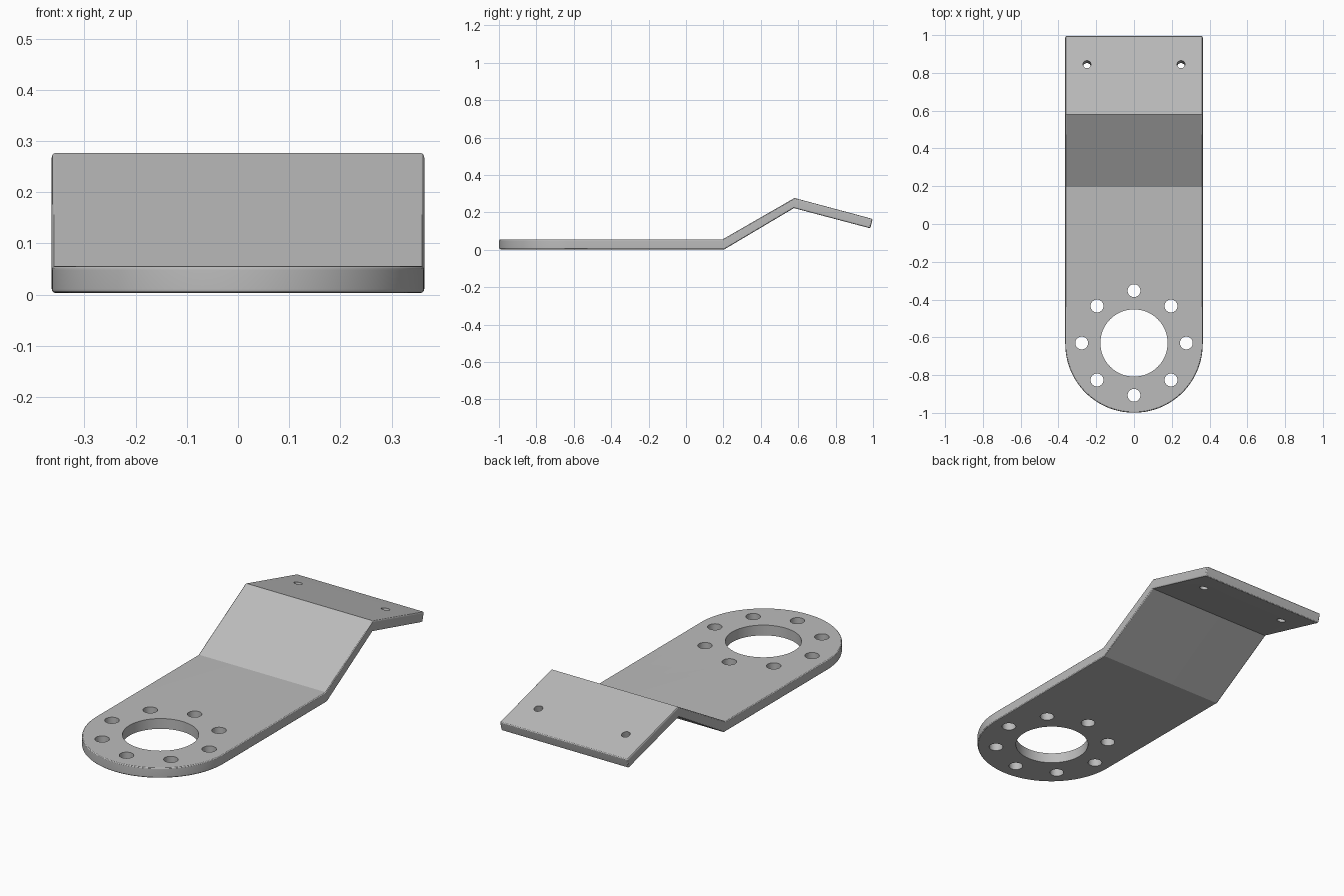
import bpy, bmesh
from math import pi, sin, cos, atan2, radians
from mathutils import Matrix

cube = bpy.data.objects.get("Cube")
if cube:
    bpy.data.objects.remove(cube)

HALF_W = 0.364          # half width and nose radius
NOSE_Y = -0.635         # centre of the round end
TOP = [(0.196, 0.056), (0.58, 0.277), (0.998, 0.165)]      # bends and end, y z
BOTTOM = [(0.206, 0.003), (0.577, 0.223), (0.985, 0.115)]
ARC = 64

steel = bpy.data.materials.new("grey_steel")
steel.use_nodes = True
colour = (0.5, 0.5, 0.5, 1)
steel.diffuse_color = colour
steel.node_tree.nodes["Principled BSDF"].inputs["Base Color"].default_value = colour


def new_object(name, bm):
    mesh = bpy.data.meshes.new(name)
    bm.to_mesh(mesh)
    bm.free()
    obj = bpy.data.objects.new(name, mesh)
    bpy.context.collection.objects.link(obj)
    return obj


def add_skin(bm, profile):
    """One side of the folded sheet; returns its boundary loop."""
    z = profile[0][1]
    loop = [bm.verts.new((HALF_W * cos(pi + pi * i / ARC),
                          NOSE_Y + HALF_W * sin(pi + pi * i / ARC), z))
            for i in range(ARC + 1)]
    right = [bm.verts.new((HALF_W, y, h)) for y, h in profile]
    left = [bm.verts.new((-HALF_W, y, h)) for y, h in profile]
    bm.faces.new(loop + [right[0], left[0]])
    for i in range(2):
        bm.faces.new((right[i], right[i + 1], left[i + 1], left[i]))
    return loop + right + left[::-1]


def add_drill(bm, radius, x, y, z, tilt=0.0, sides=32):
    place = Matrix.Translation((x, y, z)) @ Matrix.Rotation(tilt, 4, 'X')
    bmesh.ops.create_cone(bm, cap_ends=True, segments=sides, radius1=radius,
                          radius2=radius, depth=0.3, matrix=place)


# Folded sheet: two skins joined by an edge wall
bm = bmesh.new()
upper, lower = add_skin(bm, TOP), add_skin(bm, BOTTOM)
for i in range(len(upper)):
    bm.faces.new((upper[i - 1], upper[i], lower[i], lower[i - 1]))
bmesh.ops.recalc_face_normals(bm, faces=bm.faces)
bracket = new_object("bent_bracket", bm)
bracket.data.materials.append(steel)

# Drills: large bore, ring of eight bolt holes, two holes in the tilted flange
bm = bmesh.new()
add_drill(bm, 0.178, 0, -0.63, 0.03, sides=64)
for i in range(8):
    a = i * pi / 4
    add_drill(bm, 0.034, 0.277 * cos(a), -0.63 + 0.277 * sin(a), 0.03)
(y0, z0), (y1, z1) = TOP[1:]
tilt = atan2(z1 - z0, y1 - y0)
hole_y = 0.845
hole_z = z0 + (hole_y - y0) * (z1 - z0) / (y1 - y0)
for side in (-1, 1):
    add_drill(bm, 0.021, side * 0.249, hole_y, hole_z, tilt)
drills = new_object("hole_cutters", bm)
drills.hide_render = True

# Soften the outer rim only, then cut the holes
bpy.context.view_layer.objects.active = bracket
bracket.select_set(True)
bevel = bracket.modifiers.new("rim_bevel", 'BEVEL')
bevel.width = 0.008
bevel.segments = 3
bevel.limit_method = 'ANGLE'
bevel.angle_limit = radians(60)
cut = bracket.modifiers.new("holes", 'BOOLEAN')
cut.operation = 'DIFFERENCE'
cut.solver = 'EXACT'
cut.object = drills
for name in ("rim_bevel", "holes"):
    bpy.ops.object.modifier_apply(modifier=name)
bpy.data.objects.remove(drills)

# Smooth round walls, crisp bends
bpy.ops.object.shade_smooth_by_angle(angle=radians(28))
weighted = bracket.modifiers.new("flat_panels", 'WEIGHTED_NORMAL')
weighted.keep_sharp = True
